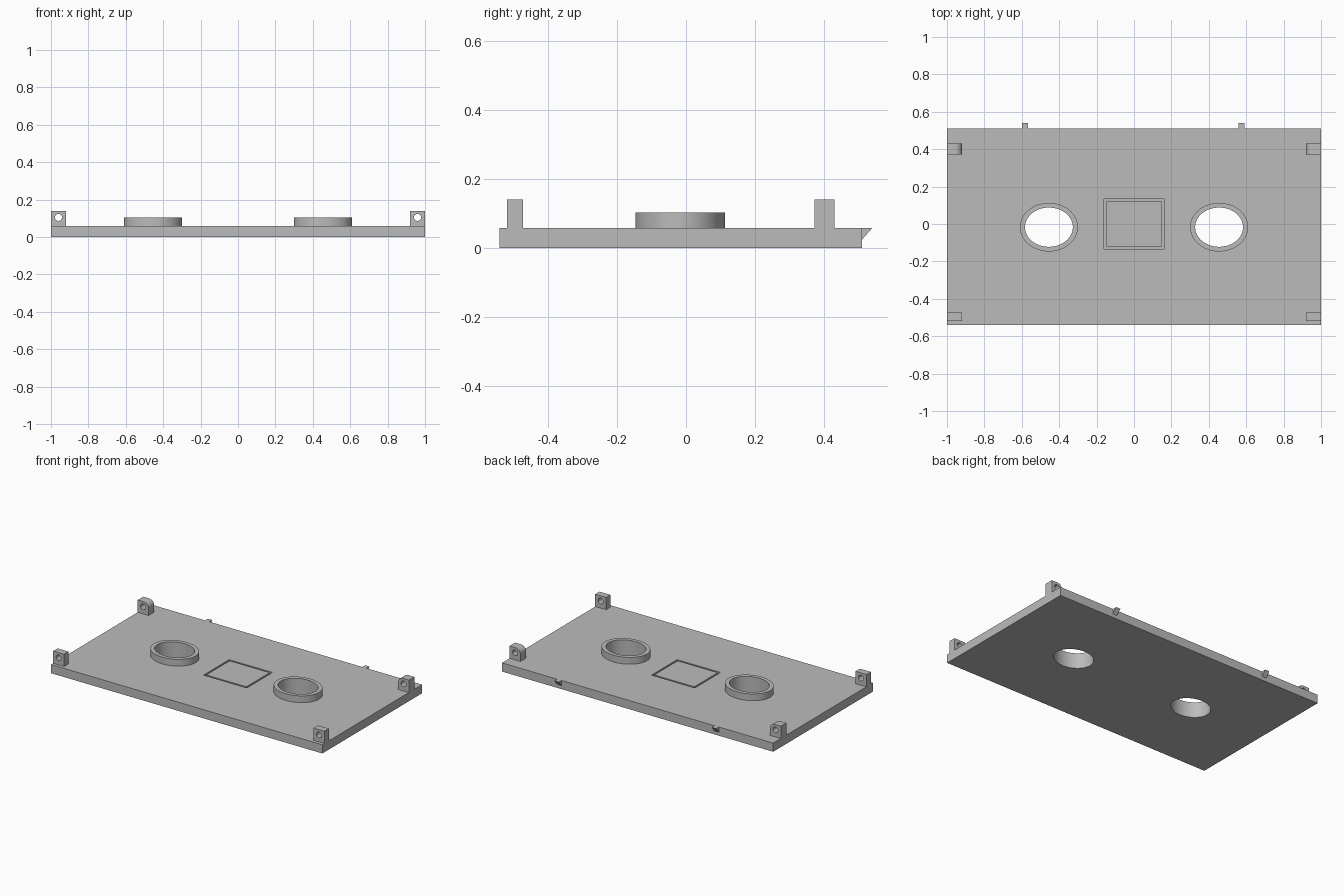
import bpy, bmesh, math
from mathutils import Matrix

if "Cube" in bpy.data.objects:
    bpy.data.objects.remove(bpy.data.objects["Cube"])

grey = bpy.data.materials.new("plain grey")
grey.use_nodes = True
COLOR = (0.5, 0.5, 0.5, 1)
grey.diffuse_color = COLOR
grey.node_tree.nodes["Principled BSDF"].inputs["Base Color"].default_value = COLOR

TOP = 0.058          # top of the plate
BACK, FRONT = 0.51, -0.54
RING_Y = -0.017


def finish(name, bm):
    bmesh.ops.recalc_face_normals(bm, faces=bm.faces)
    mesh = bpy.data.meshes.new(name)
    bm.to_mesh(mesh)
    bm.free()
    mesh.materials.append(grey)
    obj = bpy.data.objects.new(name, mesh)
    bpy.context.collection.objects.link(obj)
    return obj


def box(name, x0, x1, y0, y1, z0, z1):
    bm = bmesh.new()
    size = Matrix.Diagonal((x1 - x0, y1 - y0, z1 - z0, 1))
    place = Matrix.Translation(((x0 + x1) / 2, (y0 + y1) / 2, (z0 + z1) / 2))
    bmesh.ops.create_cube(bm, size=1, matrix=place @ size)
    return finish(name, bm)


def cylinder(name, center, rx, ry, depth, turn=Matrix(), sides=64):
    bm = bmesh.new()
    matrix = Matrix.Translation(center) @ turn @ Matrix.Diagonal((rx, ry, depth, 1))
    bmesh.ops.create_cone(bm, cap_ends=True, segments=sides, radius1=1,
                          radius2=1, depth=1, matrix=matrix)
    return finish(name, bm)


def extrude(name, points, offset):
    """Prism from a flat outline of 3D points."""
    bm = bmesh.new()
    face = bm.faces.new([bm.verts.new(p) for p in points])
    new = bmesh.ops.extrude_face_region(bm, geom=[face])["geom"]
    verts = [v for v in new if isinstance(v, bmesh.types.BMVert)]
    bmesh.ops.translate(bm, verts=verts, vec=offset)
    return finish(name, bm)


def cut(obj, cutters):
    """Subtract the cutters, bake the result and remove the helpers."""
    for cutter in cutters:
        cutter.hide_render = True
        mod = obj.modifiers.new("cut", "BOOLEAN")
        mod.operation, mod.solver, mod.object = "DIFFERENCE", "EXACT", cutter
    graph = bpy.context.evaluated_depsgraph_get()
    mesh = bpy.data.meshes.new_from_object(obj.evaluated_get(graph))
    obj.modifiers.clear()
    obj.data = mesh
    for cutter in cutters:
        bpy.data.objects.remove(cutter)


def smooth(obj):
    bpy.ops.object.select_all(action="DESELECT")
    obj.select_set(True)
    bpy.context.view_layer.objects.active = obj
    bpy.ops.object.shade_smooth_by_angle(angle=math.radians(30))


# Base plate with two oval openings and a shallow square groove in the middle
plate = box("base_plate", -1, 1, FRONT, BACK, 0, TOP)
cutters = [cylinder("opening_cutter", (s * 0.455, RING_Y, 0), 0.128, 0.105, 0.5)
           for s in (-1, 1)]
gx, gy, gw = 0.16, 0.135, 0.012
floor, over = TOP - 0.01, TOP + 0.05
for s in (-1, 1):
    x0, x1 = sorted((s * gx, s * (gx - gw)))
    y0, y1 = sorted((s * gy, s * (gy - gw)))
    cutters.append(box("groove_cutter", x0, x1, -gy, gy, floor, over))
    cutters.append(box("groove_cutter", -gx, gx, y0, y1, floor, over))
cut(plate, cutters)
smooth(plate)

# Raised oval rings around the openings
for side, s in (("right", -1), ("left", 1)):
    height = 0.103 - TOP
    center = (s * 0.455, RING_Y, TOP + height / 2)
    ring = cylinder(side + "_ring", center, 0.155, 0.13, height)
    cut(ring, [cylinder("ring_cutter", center, 0.128, 0.105, 0.5)])
    smooth(ring)

# Corner lugs with a pin hole; the back pair has a rounded inner top corner
LUG_TOP, INNER, ROUND = 0.14, 0.92, 0.035
turn = Matrix.Rotation(math.pi / 2, 4, "X")
for side, s in (("right", -1), ("left", 1)):
    for end, y0, y1, r in (("front", -0.518, -0.472, 0), ("back", 0.372, 0.43, ROUND)):
        outline = [(s, y0, TOP), (s, y0, LUG_TOP)]
        if r:
            arc = [math.radians(a) for a in range(90, 181, 10)]
            outline += [(s * (INNER + r + r * math.cos(a)), y0,
                         LUG_TOP - r + r * math.sin(a)) for a in arc]
        else:
            outline.append((s * INNER, y0, LUG_TOP))
        outline.append((s * INNER, y0, TOP))
        lug = extrude(f"{end}_{side}_lug", outline, (0, y1 - y0, 0))
        cut(lug, [cylinder("pin_cutter", (s * 0.96, (y0 + y1) / 2, 0.105),
                           0.019, 0.019, 0.2, turn, 32)])
        smooth(lug)

# Wedge clips on the back edge
for side, x in (("right", -0.6), ("left", 0.56)):
    wedge = [(x, BACK, TOP), (x, 0.54, TOP), (x, BACK, 0.024)]
    extrude(side + "_clip", wedge, (0.032, 0, 0))
